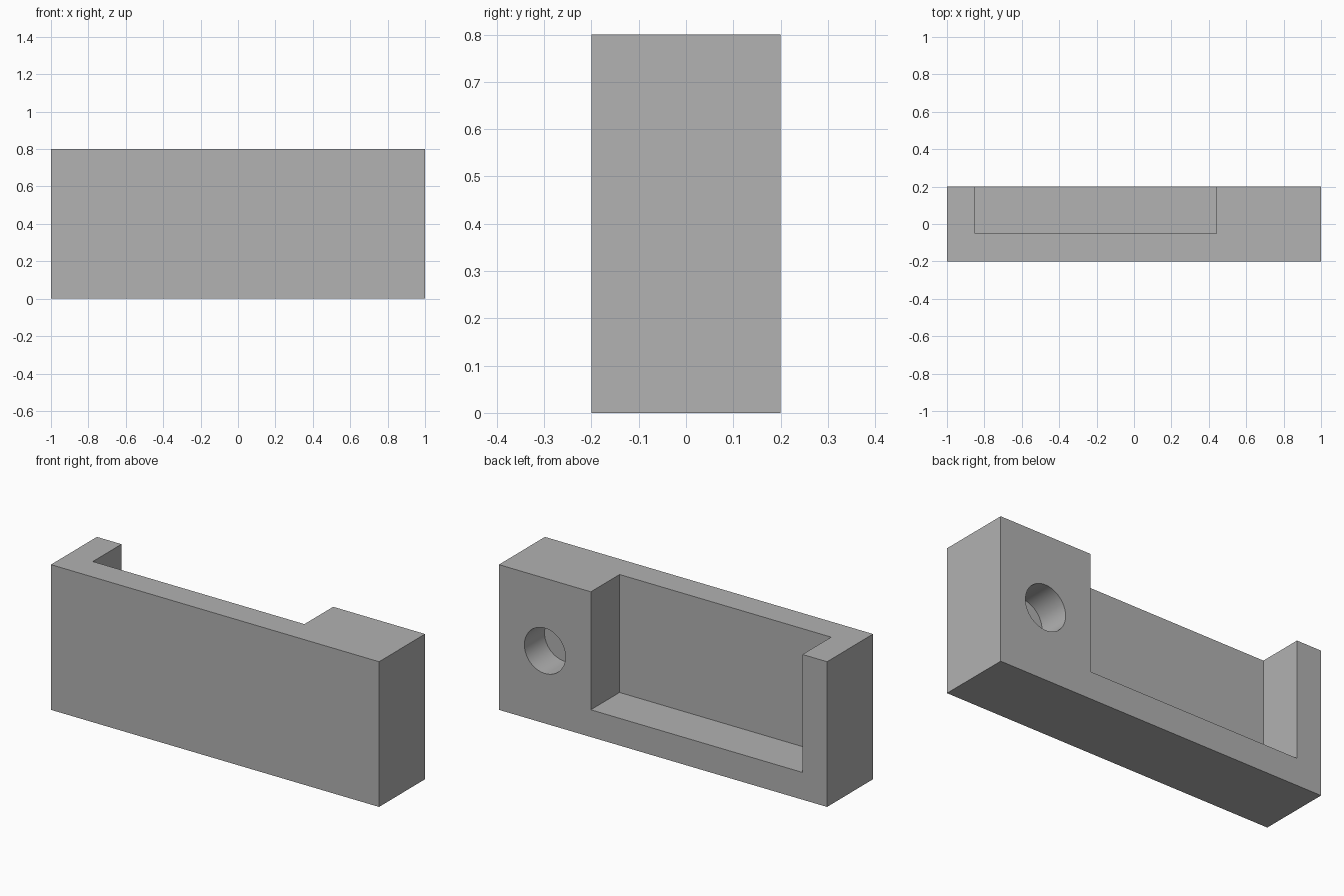
import bpy
import math

default = bpy.data.objects.get("Cube")
if default:
    bpy.data.objects.remove(default, do_unlink=True)

grey = bpy.data.materials.new("plain grey")
grey.use_nodes = True
COLOUR = (0.445, 0.445, 0.445, 1)
grey.diffuse_color = COLOUR
grey.node_tree.nodes["Principled BSDF"].inputs["Base Color"].default_value = COLOUR


def box(name, low, high):
    """Box between two opposite corners."""
    centre = [(a + b) / 2 for a, b in zip(low, high)]
    bpy.ops.mesh.primitive_cube_add(size=1, location=centre)
    obj = bpy.context.object
    obj.name = name
    obj.scale = [b - a for a, b in zip(low, high)]
    bpy.ops.object.transform_apply(location=True, rotation=True, scale=True)
    obj.data.materials.append(grey)
    return obj


def cut(target, cutter):
    """Subtract the cutter from the target, then discard it."""
    cutter.hide_render = True
    mod = target.modifiers.new("cut", "BOOLEAN")
    mod.operation = "DIFFERENCE"
    mod.solver = "EXACT"
    mod.object = cutter
    bpy.context.view_layer.objects.active = target
    bpy.ops.object.modifier_apply(modifier=mod.name)
    bpy.data.objects.remove(cutter, do_unlink=True)


# Solid block
back = 0.2
block = box("bracket_block", (-1, -0.2, 0), (1, back, 0.8))

# Pocket open to the top and back
cut(block, box("pocket_cutter", (-0.85, -0.05, 0.15), (0.44, 0.4, 1)))

# Blind round hole in the thick end
depth, extra = 0.175, 0.1
bpy.ops.mesh.primitive_cylinder_add(
    vertices=64, radius=0.125, depth=depth + extra,
    location=(0.72, back + (extra - depth) / 2, 0.4),
    rotation=(math.pi / 2, 0, 0))
hole = bpy.context.object
hole.name = "hole_cutter"
hole.data.materials.append(grey)
cut(block, hole)

# Smooth hole wall, sharp edges elsewhere
bpy.ops.object.select_all(action="DESELECT")
block.select_set(True)
bpy.context.view_layer.objects.active = block
bpy.ops.object.shade_smooth_by_angle(angle=math.radians(30))
